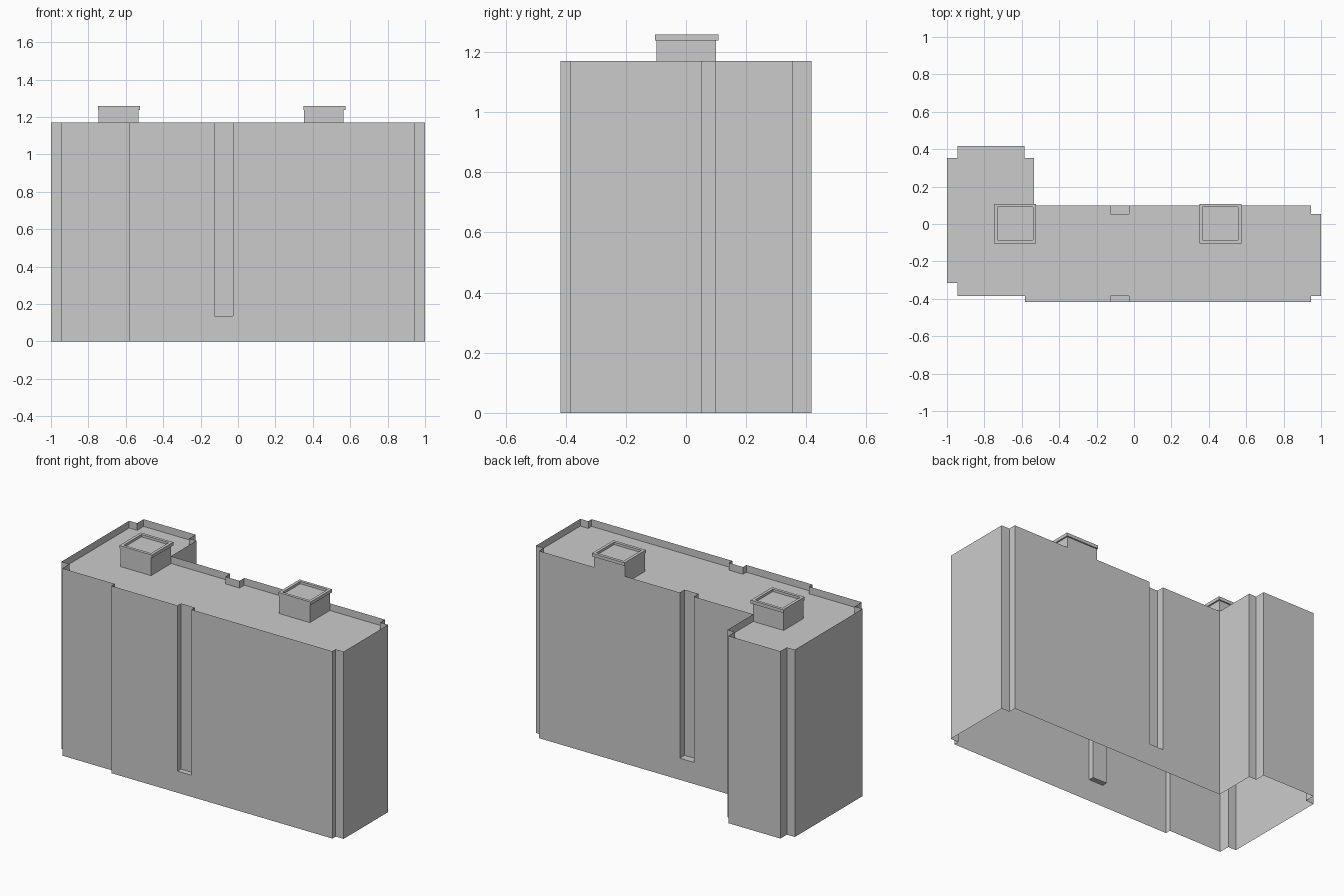
import bpy, bmesh

if "Cube" in bpy.data.objects:
    bpy.data.objects.remove(bpy.data.objects["Cube"])

TOP, ROOF, SILL = 1.17, 1.125, 0.135
NX0, NX1 = -0.125, -0.027          # recessed strip, shared by front and back

# Footprint, counter-clockwise from the front left corner
OUTLINE = [
    (-1, -0.315), (-0.945, -0.315), (-0.945, -0.385), (-0.582, -0.385),
    (-0.582, -0.418), (0.945, -0.418), (0.945, -0.385), (1, -0.385),
    (1, 0.053), (0.945, 0.053), (0.945, 0.1), (-0.535, 0.1),
    (-0.535, 0.354), (-0.585, 0.354), (-0.585, 0.418), (-0.945, 0.418),
    (-0.945, 0.354), (-1, 0.354),
]


def finish(bm, name):
    bmesh.ops.remove_doubles(bm, verts=bm.verts, dist=1e-5)
    mesh = bpy.data.meshes.new(name)
    bm.to_mesh(mesh)
    bm.free()
    obj = bpy.data.objects.new(name, mesh)
    bpy.context.collection.objects.link(obj)
    return obj


def face(bm, pts):
    return bm.faces.new([bm.verts.new(p) for p in pts])


def wall(bm, p, q, z0=0.0, z1=TOP):
    face(bm, [(*p, z0), (*q, z0), (*q, z1), (*p, z1)])


# Outer walls, open underneath, with parapet and two recessed strips
bm = bmesh.new()
roof_line = []
for p, q in zip(OUTLINE, OUTLINE[1:] + OUTLINE[:1]):
    roof_line.append(p)
    if min(p[0], q[0]) < NX0 and max(p[0], q[0]) > NX1 and p[1] == q[1]:
        y = p[1]
        inner = -0.385 if y < 0 else 0.053
        xa, xb = (NX0, NX1) if y < 0 else (NX1, NX0)
        a, b, c, d = (xa, y), (xa, inner), (xb, inner), (xb, y)
        face(bm, [(*p, 0), (*q, 0), (*q, TOP), (*d, TOP), (*d, SILL),
                  (*a, SILL), (*a, TOP), (*p, TOP)])
        for s, e in ((a, b), (b, c), (c, d)):
            wall(bm, s, e, SILL)
        face(bm, [(*a, SILL), (*d, SILL), (*c, SILL), (*b, SILL)])
        roof_line += [a, b, c, d]
    else:
        wall(bm, p, q)
finish(bm, "building_walls")

# Flat roof sunk below the parapet
bm = bmesh.new()
face(bm, [(x, y, ROOF) for x, y in roof_line])
finish(bm, "flat_roof")


def rect(x0, x1, y0, y1, z):
    return [(x0, y0, z), (x1, y0, z), (x1, y1, z), (x0, y1, z)]


def loft(name, rings):
    """Join stacked rectangles; close the last one."""
    bm = bmesh.new()
    for lo, hi in zip(rings, rings[1:]):
        for i in range(4):
            j = (i + 1) % 4
            face(bm, [lo[i], lo[j], hi[j], hi[i]])
    face(bm, rings[-1])
    return finish(bm, name)


# Rooftop housings: box, overhanging cap, thin rim and sunken top
for side, x in (("left", -0.745), ("right", 0.352)):
    box = (x, x + 0.213, -0.098, 0.1)
    cap = (x - 0.003, x + 0.222, -0.103, 0.108)
    rim = (cap[0] + 0.018, cap[1] - 0.018, cap[2] + 0.018, cap[3] - 0.018)
    loft("roof_housing_" + side, [
        rect(*box, ROOF), rect(*box, 1.238), rect(*cap, 1.238),
        rect(*cap, 1.258), rect(*rim, 1.258), rect(*rim, 1.243)])
